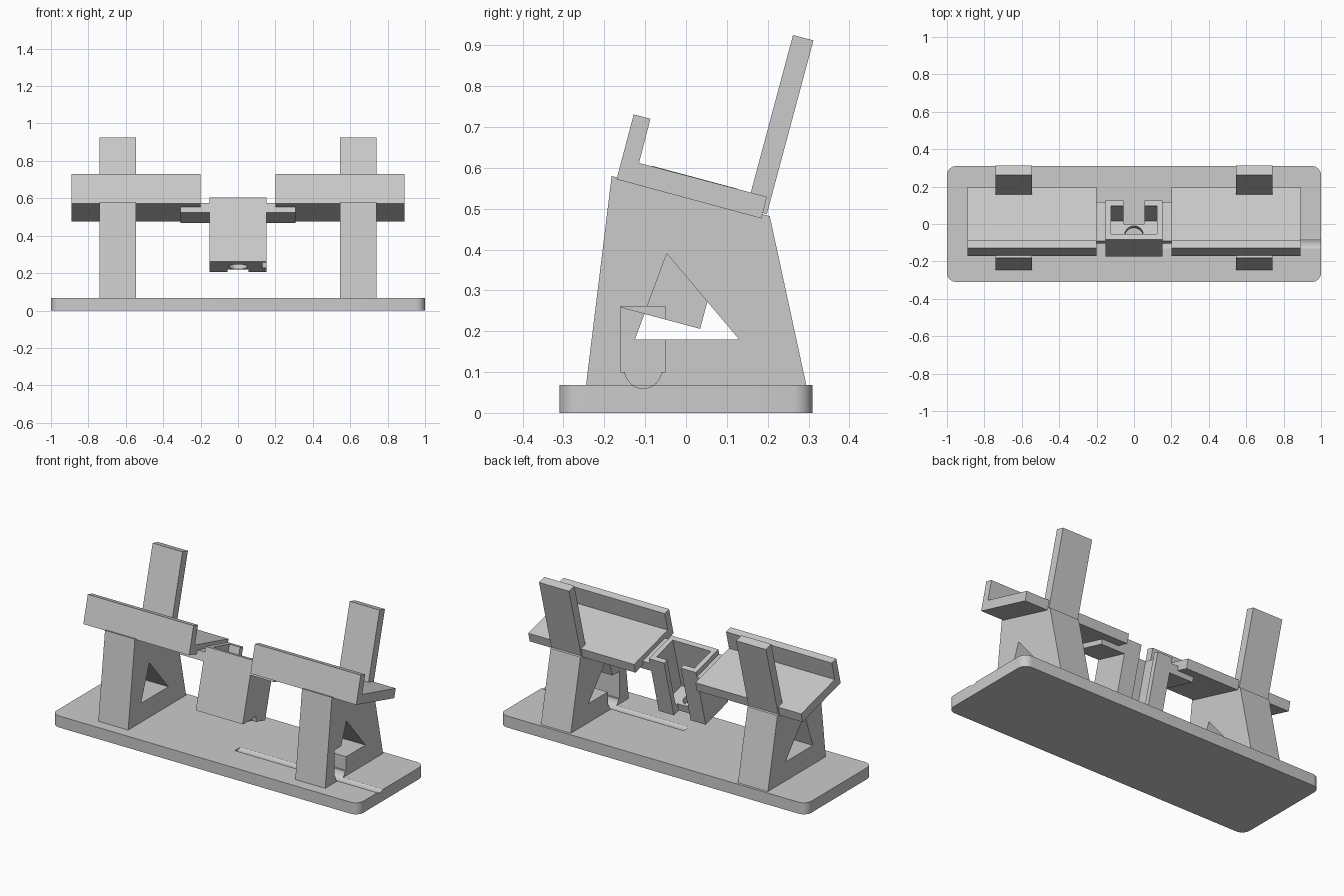
import bpy, bmesh, math
from mathutils import Vector

cube = bpy.data.objects.get("Cube")
if cube:
    bpy.data.objects.remove(cube, do_unlink=True)

grey = bpy.data.materials.new("light_grey")
grey.use_nodes = True
colour = (0.6, 0.6, 0.6, 1)
grey.diffuse_color = colour
grey.node_tree.nodes["Principled BSDF"].inputs["Base Color"].default_value = colour

TILT = math.radians(15)
LEG = (0.545, 0.74)


def prism(name, profile, x0, x1):
    """Extrude a (y, z) profile along x."""
    bm = bmesh.new()
    face = bm.faces.new([bm.verts.new((x0, y, z)) for y, z in profile])
    out = bmesh.ops.extrude_face_region(bm, geom=[face])
    moved = [v for v in out["geom"] if isinstance(v, bmesh.types.BMVert)]
    bmesh.ops.translate(bm, verts=moved, vec=(x1 - x0, 0, 0))
    bmesh.ops.recalc_face_normals(bm, faces=bm.faces)
    mesh = bpy.data.meshes.new(name)
    bm.to_mesh(mesh)
    bm.free()
    mesh.materials.append(grey)
    ob = bpy.data.objects.new(name, mesh)
    bpy.context.collection.objects.link(ob)
    return ob


def rect(a0, a1, b0, b1):
    return [(a0, b0), (a1, b0), (a1, b1), (a0, b1)]


def circle(y, z, r, n=32):
    return [(y + r * math.cos(i * math.tau / n), z + r * math.sin(i * math.tau / n))
            for i in range(n)]


def tilted(points):
    """Map (depth, height) of the leaning holder to (y, z)."""
    c, s = math.cos(TILT), math.sin(TILT)
    return [(-0.175 + u * c + v * s, 0.262 - u * s + v * c) for u, v in points]


def tilted_box(name, x0, x1, u0, u1, v0, v1):
    return prism(name, tilted(rect(u0, u1, v0, v1)), x0, x1)


def combine(ob, other, operation="DIFFERENCE"):
    """Apply a boolean and drop the helper."""
    mod = ob.modifiers.new("bool", "BOOLEAN")
    mod.operation, mod.solver, mod.object = operation, "EXACT", other
    bpy.context.view_layer.update()
    mesh = bpy.data.meshes.new_from_object(
        ob.evaluated_get(bpy.context.evaluated_depsgraph_get()))
    ob.modifiers.clear()
    ob.data = mesh
    bpy.data.objects.remove(other, do_unlink=True)


# Cable channel cutters
def cable_slot():
    return prism("slot_cutter", rect(-0.16, -0.05, 0.1, 0.26), 0.13, 0.9)


def cable_tube():
    return prism("tube_cutter", circle(-0.105, 0.105, 0.045), 0.07, 1.1)


# Base plate with rounded corners and a cable groove
base = prism("base", rect(-0.31, 0.31, 0, 0.068), -1, 1)
bm = bmesh.new()
bm.from_mesh(base.data)
upright = [e for e in bm.edges if abs(e.verts[0].co.z - e.verts[1].co.z) > 0.01]
bmesh.ops.bevel(bm, geom=upright, offset=0.05, segments=8, profile=0.5, affect="EDGES")
bm.to_mesh(base.data)
bm.free()
combine(base, cable_tube())

# Legs, back supports and trays on each side
for side, sign in (("left", 1), ("right", -1)):
    xa, xb = sign * LEG[0], sign * LEG[1]
    leg = prism(side + "_leg", [(-0.245, 0.066), (0.295, 0.066), (0.205, 0.482),
                                (-0.182, 0.58)], xa, xb)
    combine(leg, prism("window_cutter", [(-0.125, 0.18), (0.13, 0.18), (-0.047, 0.39)],
                       sign * 0.5, sign * 0.8))
    if sign > 0:
        combine(leg, cable_slot())
        combine(leg, cable_tube())
    prism(side + "_back_support", [(0.148, 0.5), (0.198, 0.487), (0.312, 0.912),
                                   (0.262, 0.925)], xa, xb)
    prism(side + "_tray", [(-0.17, 0.572), (0.185, 0.476), (0.198, 0.529),
                           (-0.115, 0.612), (-0.087, 0.72), (-0.128, 0.731)],
          sign * 0.2, sign * 0.89)

# Leaning holder with wings that hang under the trays
holder = tilted_box("holder", -0.153, 0.153, 0, 0.217, 0, 0.355)
combine(holder, tilted_box("wing", -0.308, 0.308, 0, 0.217, 0.272, 0.301), "UNION")
combine(holder, tilted_box("wing_key", -0.2, 0.2, 0, 0.217, 0.28, 0.324), "UNION")
combine(holder, tilted_box("pocket_cutter", -0.124, 0.124, 0.03, 0.187, 0.045, 0.5))
combine(holder, tilted_box("rear_slot_cutter", -0.055, 0.055, 0.17, 0.3, -0.1, 0.5))
combine(holder, cable_slot())

# Round hole through the holder floor
hole = prism("hole_cutter", circle(0, 0, 0.05), -0.06, 0.06)
centre = tilted([(0.1085, 0.0225)])[0]
hole.rotation_euler = Vector((1, 0, 0)).rotation_difference(
    Vector((0, math.sin(TILT), math.cos(TILT)))).to_euler()
hole.location = (0, *centre)
combine(holder, hole)

# Smooth the rounded faces, keep the edges sharp
for ob in bpy.context.view_layer.objects:
    ob.select_set(ob.type == "MESH" and ob.data.materials[:1] == [grey])
bpy.context.view_layer.objects.active = base
bpy.ops.object.shade_smooth_by_angle(angle=math.radians(30))
